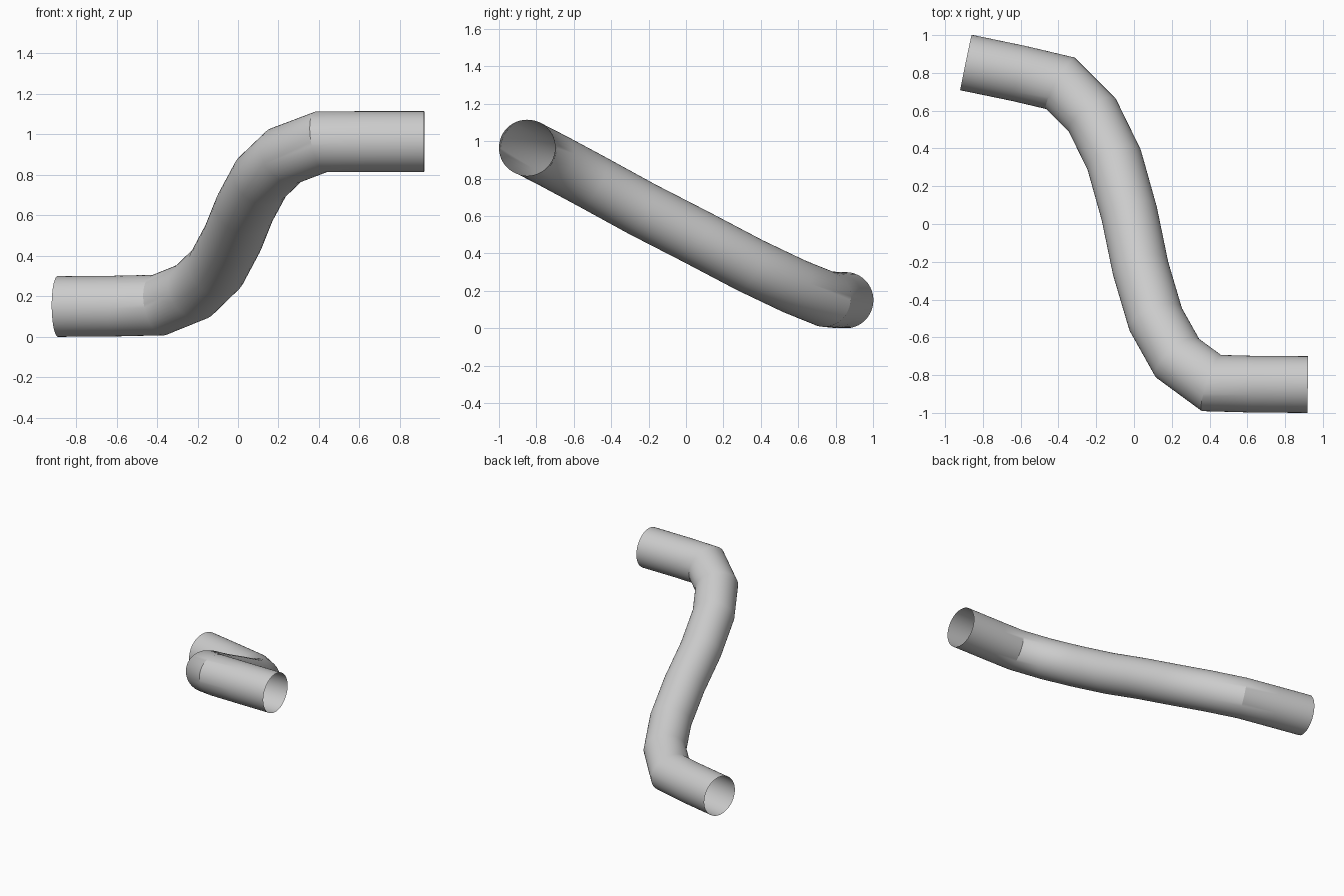
import bpy, bmesh, math
from mathutils import Vector

cube = bpy.data.objects.get("Cube")
if cube:
    bpy.data.objects.remove(cube, do_unlink=True)

RADIUS = 0.15
SIDES = 48

# Centre line of the pipe, from the upper end to the lower end
path = [Vector(p) for p in (
    (0.92, -0.85, 0.965), (0.63, -0.848, 0.965), (0.41, -0.842, 0.963),
    (0.23, -0.71, 0.895), (0.115, -0.505, 0.785), (0.035, -0.235, 0.637),
    (-0.025, 0.055, 0.488), (-0.105, 0.34, 0.338), (-0.22, 0.575, 0.226),
    (-0.39, 0.745, 0.157), (-0.61, 0.797, 0.152), (-0.89, 0.855, 0.15))]

# Plain metal
metal = bpy.data.materials.new("grey metal")
metal.use_nodes = True
grey = (0.6, 0.6, 0.6, 1)
metal.diffuse_color = grey
metal.node_tree.nodes["Principled BSDF"].inputs["Base Color"].default_value = grey


def mitred_rings(points, radius, sides):
    """Carry a circle along the path, cutting each joint on its bisecting plane."""
    steps = [(b - a).normalized() for a, b in zip(points, points[1:])]
    side = steps[0].cross(Vector((0, 0, 1))).normalized()
    up = side.cross(steps[0])
    angles = [math.tau * i / sides for i in range(sides)]
    ring = [points[0] + radius * (math.cos(a) * side + math.sin(a) * up) for a in angles]
    rings = [ring]
    for i, step in enumerate(steps):
        following = steps[min(i + 1, len(steps) - 1)]
        normal = step + following
        centre = points[i + 1]
        ring = [p + step * ((centre - p).dot(normal) / step.dot(normal)) for p in ring]
        rings.append(ring)
    return rings


# Open-ended bent pipe
bm = bmesh.new()
rings = [[bm.verts.new(p) for p in ring] for ring in mitred_rings(path, RADIUS, SIDES)]
for a, b in zip(rings, rings[1:]):
    for i in range(SIDES):
        j = (i + 1) % SIDES
        bm.faces.new((a[i], a[j], b[j], b[i]))
bmesh.ops.recalc_face_normals(bm, faces=bm.faces)
mesh = bpy.data.meshes.new("bent_pipe")
bm.to_mesh(mesh)
bm.free()
mesh.materials.append(metal)
pipe = bpy.data.objects.new("bent_pipe", mesh)
bpy.context.collection.objects.link(pipe)

# Smooth walls, with crisp edges at the two sharp joints
bpy.ops.object.select_all(action='DESELECT')
pipe.select_set(True)
bpy.context.view_layer.objects.active = pipe
bpy.ops.object.shade_smooth_by_angle(angle=math.radians(30))
